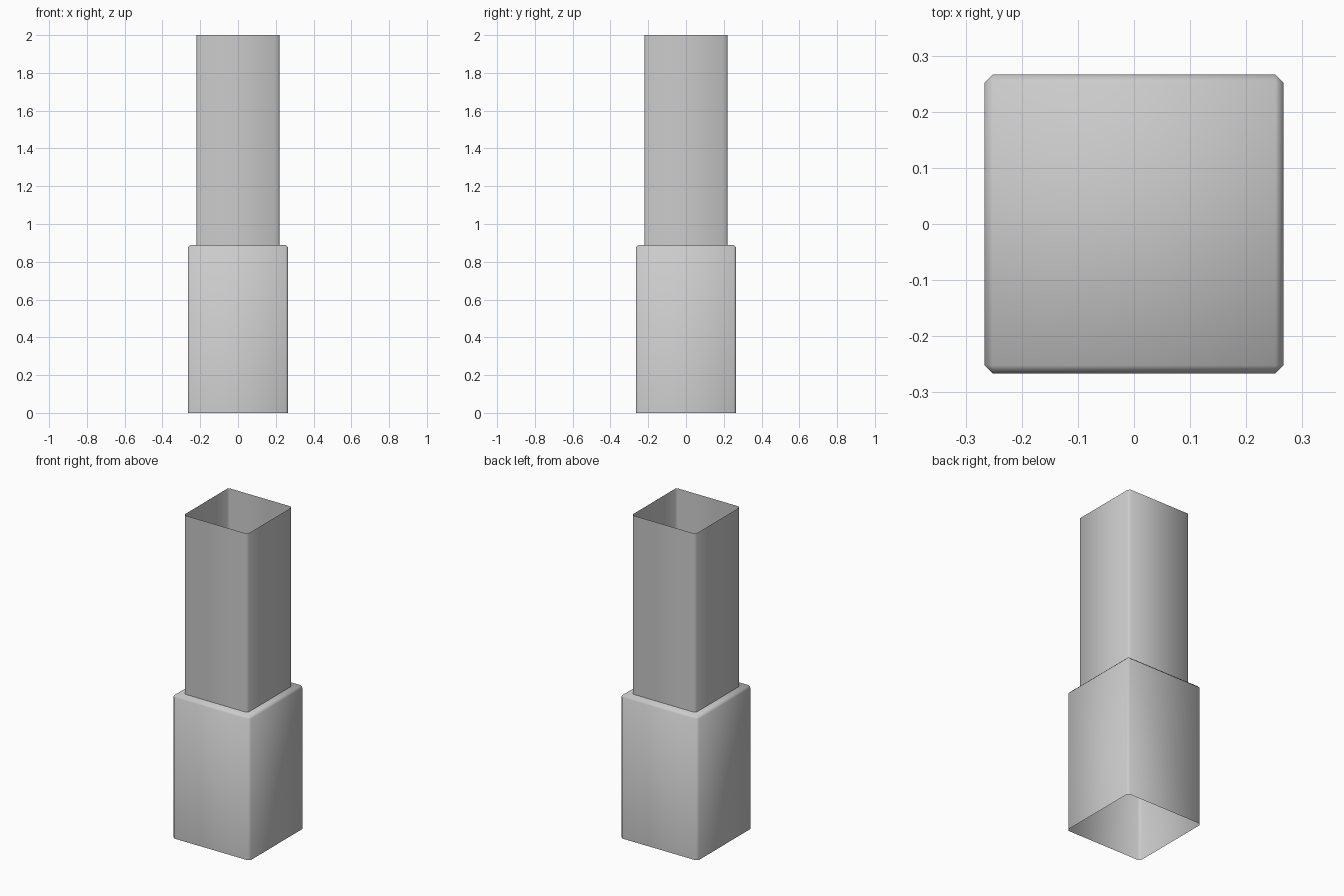
import bpy
import bmesh

cube = bpy.data.objects.get("Cube")
if cube:
    bpy.data.objects.remove(cube, do_unlink=True)

# Single grey material
grey = bpy.data.materials.new("light grey")
grey.use_nodes = True
colour = (0.6, 0.6, 0.6, 1)
grey.diffuse_color = colour
grey.node_tree.nodes["Principled BSDF"].inputs["Base Color"].default_value = colour


def square_sleeve(name, half, bottom, top, chamfer, capped):
    """Thin square sleeve with chamfered edges, open below and optionally above."""
    bm = bmesh.new()
    bmesh.ops.create_cube(bm, size=1)
    for v in bm.verts:
        v.co.x *= 2 * half
        v.co.y *= 2 * half
        v.co.z = top if v.co.z > 0 else bottom
    bm.normal_update()
    open_ends = [f for f in bm.faces
                 if f.normal.z < -0.5 or (f.normal.z > 0.5 and not capped)]
    bmesh.ops.delete(bm, geom=open_ends, context='FACES')
    # Chamfer the upright corners, and the top rim when it is capped
    edges = [e for e in bm.edges if len(e.link_faces) == 2]
    bmesh.ops.bevel(bm, geom=edges, offset=chamfer, offset_type='OFFSET',
                    segments=1, profile=0.5, affect='EDGES')
    for f in bm.faces:
        f.smooth = True
    mesh = bpy.data.meshes.new(name)
    bm.to_mesh(mesh)
    bm.free()
    mesh.materials.append(grey)
    obj = bpy.data.objects.new(name, mesh)
    bpy.context.collection.objects.link(obj)
    return obj


# Wide base sleeve with a closed top
square_sleeve("base_sleeve", 0.266, 0, 0.89, 0.014, True)

# Narrow tube standing on it, open at the top
square_sleeve("upper_tube", 0.22, 0.885, 2, 0.012, False)
